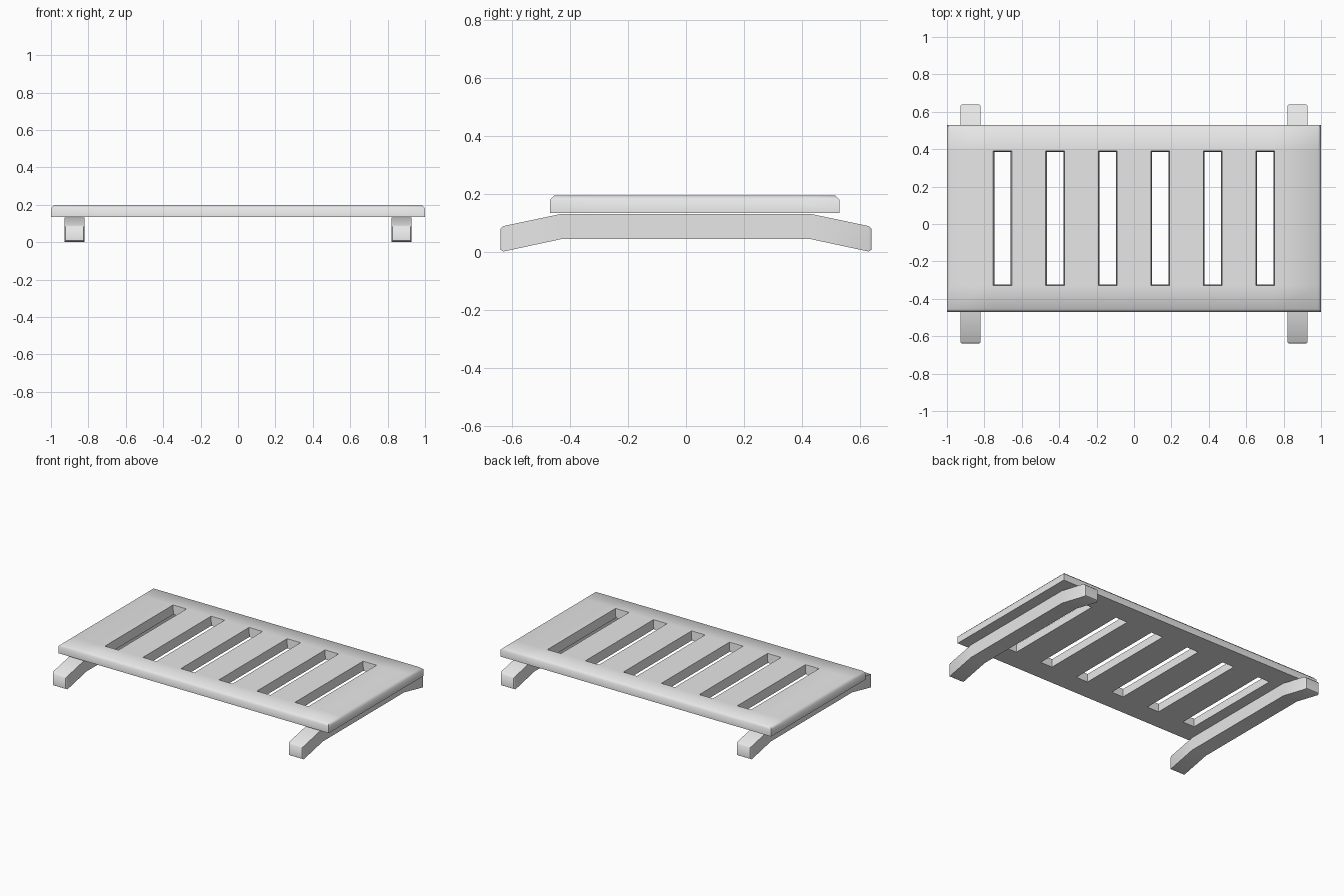
import bpy, bmesh

cube = bpy.data.objects.get("Cube")
if cube:
    bpy.data.objects.remove(cube, do_unlink=True)

grey = bpy.data.materials.new("light grey")
grey.use_nodes = True
colour = (0.8, 0.8, 0.8, 1)
grey.diffuse_color = colour
grey.node_tree.nodes["Principled BSDF"].inputs["Base Color"].default_value = colour


def finish(bm, name, angle):
    """Turn a bmesh into a shaded, coloured object."""
    bmesh.ops.recalc_face_normals(bm, faces=bm.faces)
    mesh = bpy.data.meshes.new(name)
    bm.to_mesh(mesh)
    bm.free()
    mesh.materials.append(grey)
    obj = bpy.data.objects.new(name, mesh)
    bpy.context.collection.objects.link(obj)
    bpy.ops.object.select_all(action="DESELECT")
    bpy.context.view_layer.objects.active = obj
    obj.select_set(True)
    bpy.ops.object.shade_smooth_by_angle(angle=angle)
    return obj


def slatted_top():
    """Board with six slightly tapered slots and a chamfered upper rim."""
    bottom, rim, top, chamfer, draft = 0.135, 0.18, 0.195, 0.015, 0.006
    front, back = -0.47, 0.53
    slot_y = (-0.33, 0.39)
    slots = [(-0.703 + 0.281 * i - 0.05, -0.703 + 0.281 * i + 0.05) for i in range(6)]
    bm = bmesh.new()

    def layer(z, inset, taper):
        xs = [-1 + inset]
        for a, b in slots:
            xs += [a + taper, b - taper]
        xs.append(1 - inset)
        ys = [front + inset, slot_y[0] + taper, slot_y[1] - taper, back - inset]
        return [[bm.verts.new((x, y, z)) for y in ys] for x in xs]

    upper, lower = layer(top, chamfer, 0), layer(bottom, 0, draft)
    columns = len(upper)

    # Upper and lower skins, leaving the slots open
    for g in (upper, lower):
        for i in range(columns - 1):
            for j in range(3):
                if not (j == 1 and i % 2 == 1):
                    bm.faces.new((g[i][j], g[i + 1][j], g[i + 1][j + 1], g[i][j + 1]))

    # Slot walls
    for i in range(1, columns - 2, 2):
        ring = [(i, 1), (i + 1, 1), (i + 1, 2), (i, 2)]
        for (a, b), (c, d) in zip(ring, ring[1:] + ring[:1]):
            bm.faces.new((upper[a][b], upper[c][d], lower[c][d], lower[a][b]))

    # Chamfer and outer edge
    last = columns - 1
    loop = [(i, 0) for i in range(last)] + [(last, j) for j in range(3)]
    loop += [(i, 3) for i in range(last, 0, -1)] + [(0, j) for j in range(3, 0, -1)]
    rims = [bm.verts.new((lower[i][j].co.x, lower[i][j].co.y, rim)) for i, j in loop]
    for k, (a, b) in enumerate(loop):
        n = (k + 1) % len(loop)
        c, d = loop[n]
        bm.faces.new((upper[a][b], upper[c][d], rims[n], rims[k]))
        bm.faces.new((rims[k], rims[n], lower[c][d], lower[a][b]))
    return finish(bm, "slatted_top", 0.95)


def leg(name, x):
    """Bent bar running front to back, with softened ends."""
    half = [(0.43, 0.045), (0.63, 0.002), (0.64, 0.008), (0.64, 0.08),
            (0.63, 0.09), (0.43, 0.132)]
    profile = half + [(-y, z) for y, z in reversed(half)]
    bm = bmesh.new()
    sides = []
    for side in (-1, 1):
        # Ends are rounded in plan as well as in profile
        sides.append([bm.verts.new((x + side * (0.047 if abs(y) > 0.635 else 0.054), y, z))
                      for y, z in profile])
    n = len(profile)
    for k in range(n):
        m = (k + 1) % n
        bm.faces.new((sides[0][k], sides[0][m], sides[1][m], sides[1][k]))
    # Each flank is one middle span and two bent spans with tapered tips
    for s in sides:
        bm.faces.new((s[0], s[5], s[6], s[11]))
        for a, b, c, d, e, f in (range(0, 6), range(6, 12)):
            bm.faces.new((s[a], s[b], s[e], s[f]))
            bm.faces.new((s[b], s[c], s[d], s[e]))
    return finish(bm, name, 0.9)


slatted_top()
for name, x in (("left_leg", 0.874), ("right_leg", -0.874)):
    leg(name, x)
